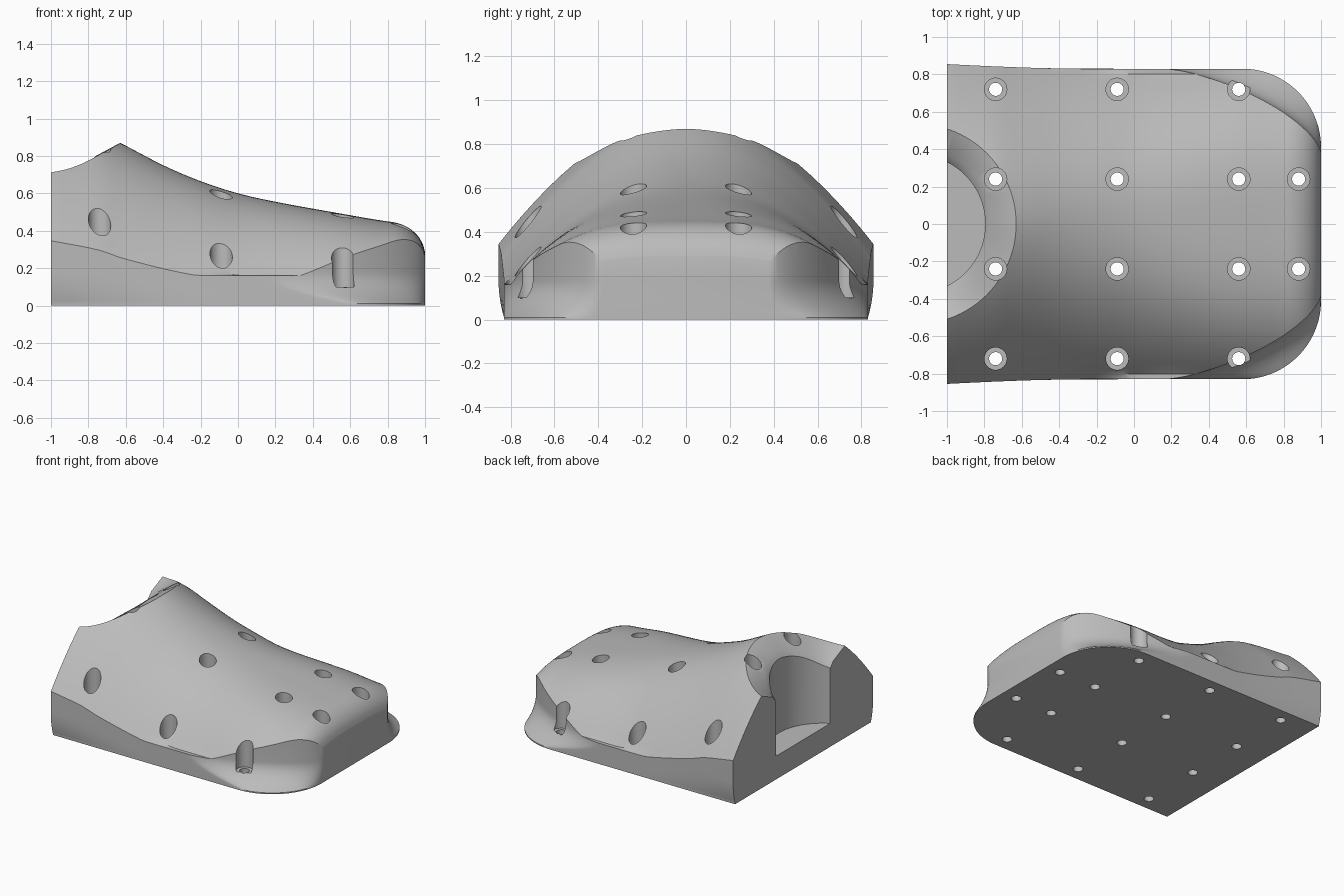
import bpy, bmesh
from math import sin, cos, pi, sqrt

cube = bpy.data.objects.get("Cube")
if cube:
    bpy.data.objects.remove(cube, do_unlink=True)

grey = bpy.data.materials.new("mid grey")
grey.use_nodes = True
grey.diffuse_color = (0.5, 0.5, 0.5, 1)
grey.node_tree.nodes["Principled BSDF"].inputs["Base Color"].default_value = (0.5, 0.5, 0.5, 1)


def make_lofts(name, lofts):
    """One object from closed lofts, each a list of rings of points."""
    bm = bmesh.new()
    for rings in lofts:
        loops = [[bm.verts.new(p) for p in ring] for ring in rings]
        n = len(loops[0])
        for a, b in zip(loops, loops[1:]):
            for i in range(n):
                j = (i + 1) % n
                bm.faces.new((a[i], a[j], b[j], b[i]))
        bm.faces.new(loops[0])
        bm.faces.new(loops[-1][::-1])
    bmesh.ops.recalc_face_normals(bm, faces=bm.faces[:])
    mesh = bpy.data.meshes.new(name)
    bm.to_mesh(mesh)
    bm.free()
    mesh.materials.append(grey)
    obj = bpy.data.objects.new(name, mesh)
    bpy.context.collection.objects.link(obj)
    return obj


def circle(cx, cy, r, n, z):
    """Ring around a vertical axis; z is a number or a function of angle."""
    angles = [2 * pi * i / n for i in range(n)]
    return [(cx + r * cos(a), cy + r * sin(a), z(a) if callable(z) else z) for a in angles]


# Crown along the length: x, ridge height, side fall, fall power
KEYS = [(-1, .95, .80, 1.8), (-.74, .92, .85, 1.8), (-.63, .87, .85, 1.85),
        (-.4, .75, .8, 2), (-.2, .665, .76, 2.15), (0, .6, .72, 2.25),
        (.2, .555, .7, 2.5), (.56, .49, .63, 3), (.8, .45, .58, 3.1), (1, .43, .52, 3.2)]


def slope(i, c):
    a, b = KEYS[max(i - 1, 0)], KEYS[min(i + 1, len(KEYS) - 1)]
    return (b[c] - a[c]) / (b[0] - a[0])


def crown(x, c):
    x = min(max(x, -1), 1)
    i = max(k for k in range(len(KEYS) - 1) if KEYS[k][0] <= x)
    a, b = KEYS[i], KEYS[i + 1]
    h = b[0] - a[0]
    t = (x - a[0]) / h
    s = t * t * (3 - 2 * t)
    return (a[c] * (1 - s) + b[c] * s
            + h * t * (1 - t) * ((1 - t) * slope(i, c) - t * slope(i + 1, c)))


def height(x, y):
    u = min(max((x - .82) / .18, 0), 1)
    toe_drop = .16 * (1 - sqrt(1 - u * u))
    return max(crown(x, 1) - toe_drop - crown(x, 2) * abs(y) ** crown(x, 3), .16)


# Domed upper volume
sections = []
for i in range(65):
    x = -1.04 + 2.06 * sin(pi / 2 * i / 64)
    ys = [-.95 + 1.9 * k / 64 for k in range(65)]
    sections.append([(x, -.95, -.1)] + [(x, y, height(x, y)) for y in ys] + [(x, .95, -.1)])
dome = make_lofts("dome_cutter", [sections])


# Plan outline with a flared skirt round the toe corners
def half_outline(s):
    points = []
    for k in range(16):
        t = k / 16
        xb, xu = -1 + 1.58 * t, -1 + 1.15 * t
        wide = .83 + .025 * max(0, (-.3 - xu) / .7) ** 1.5
        points.append((xb * (1 - s) + xu * s, .83 * (1 - s) + wide * s))
    for k in range(33):
        a = pi / 2 * k / 32
        sa, ca = sin(a), max(cos(a), 0)
        xb, yb = .58 + .42 * sa, .41 + .42 * ca
        xu, yu = .15 + .85 * sa ** (4 / 3), .38 + .45 * ca ** (4 / 3)
        points.append((xb * (1 - s) + xu * s, yb * (1 - s) + yu * s))
    return points


def outline(z, s):
    half = half_outline(s)
    return [(x, y, z) for x, y in half] + [(x, -y, z) for x, y in reversed(half)]


rings = [outline(0, 0)]
for i in range(11):
    t = i / 10
    rings.append(outline(.01 + .17 * t, 1 - (1 - t) ** 2))
rings.append(outline(1.2, 1))
body = make_lofts("body", [rings])

# Round pocket at the heel with a sloping rim that follows the dome
AXIS, RIM = -1.165, .535


def rim(drop):
    return lambda a: height(AXIS + RIM * cos(a), RIM * sin(a)) - drop


pocket_rings = [circle(AXIS, 0, .37, 96, .18)]
for r, drop in ((.37, .12), (.405, .07), (RIM, 0), (RIM + .03, -.014)):
    pocket_rings.append(circle(AXIS, 0, r, 96, rim(drop)))
pocket_rings.append(circle(AXIS, 0, RIM + .03, 96, 1.4))
pocket = make_lofts("pocket_cutter", [pocket_rings])

# Counterbored screw holes
spots = [(x, y) for x in (-.74, -.09, .56) for y in (.24, .72)] + [(.88, .24)]
bores = []
for x, y in spots:
    for side in (1, -1):
        bores.append([circle(x, y * side, r, 32, z)
                      for r, z in ((.035, -.1), (.035, .1), (.06, .1), (.06, 1.4))])
holes = make_lofts("hole_cutter", bores)

# Carve the body
bpy.ops.object.select_all(action='DESELECT')
body.select_set(True)
bpy.context.view_layer.objects.active = body
for cutter, operation in ((dome, 'INTERSECT'), (pocket, 'DIFFERENCE'), (holes, 'DIFFERENCE')):
    mod = body.modifiers.new(cutter.name, 'BOOLEAN')
    mod.operation = operation
    mod.solver = 'EXACT'
    mod.object = cutter
    bpy.ops.object.modifier_apply(modifier=mod.name)
    bpy.data.objects.remove(cutter, do_unlink=True)
bpy.ops.object.shade_smooth_by_angle(angle=pi / 6)
